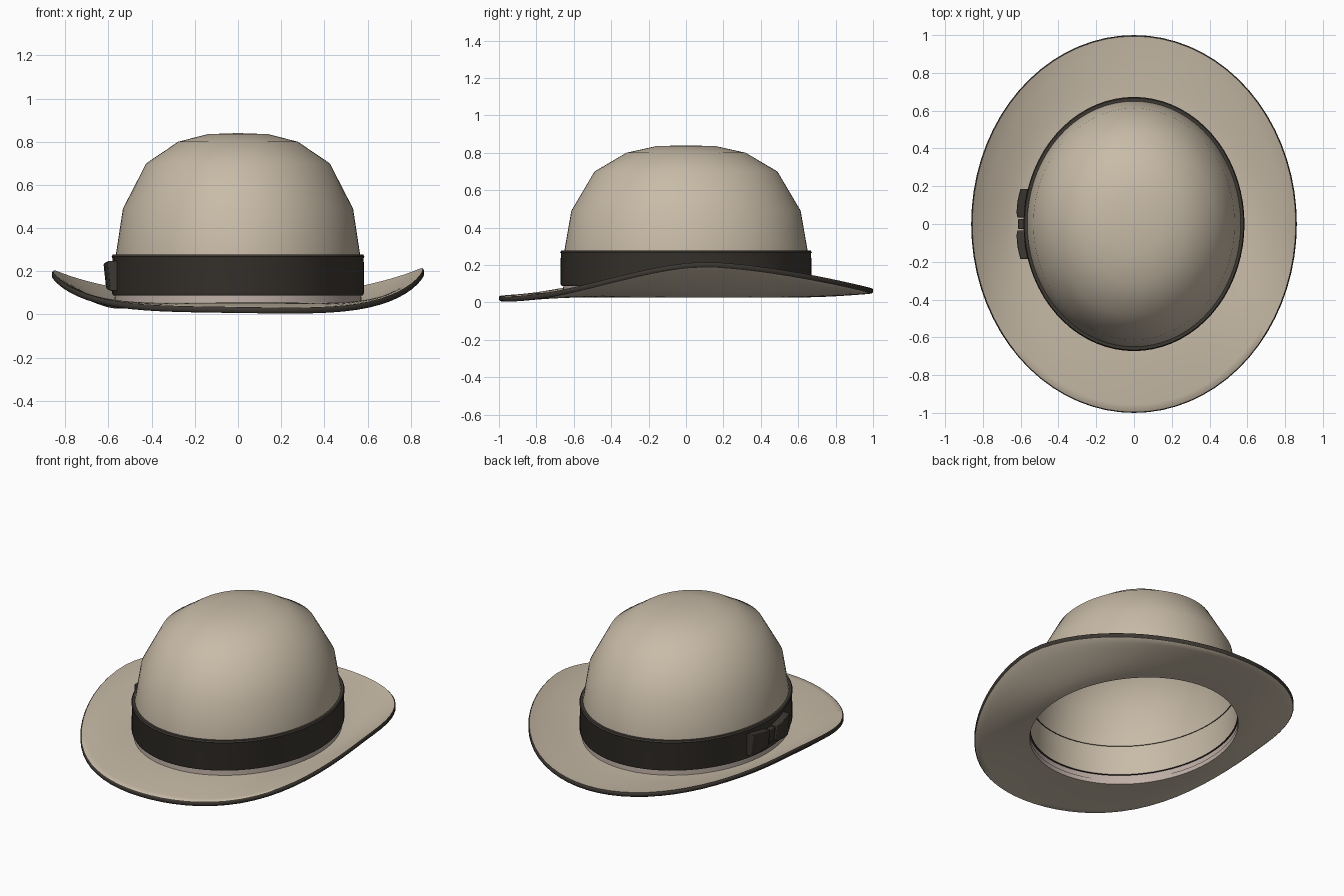
import bpy, bmesh
from math import sin, cos, pi, sqrt, radians

cube = bpy.data.objects.get("Cube")
if cube:
    bpy.data.objects.remove(cube, do_unlink=True)


def material(name, rgb):
    m = bpy.data.materials.new(name)
    m.use_nodes = True
    m.diffuse_color = (*rgb, 1)
    m.node_tree.nodes["Principled BSDF"].inputs["Base Color"].default_value = (*rgb, 1)
    return m


FELT = material("beige felt", (0.58, 0.50, 0.39))
DARK = material("dark ribbon", (0.045, 0.038, 0.031))
LINING = material("pale lining", (0.52, 0.43, 0.38))
SEGMENTS = 72
STRETCH = 1.15  # the head opening is longer front to back


def finish(name, bm, mats, angle=45):
    mesh = bpy.data.meshes.new(name)
    bm.to_mesh(mesh)
    bm.free()
    ob = bpy.data.objects.new(name, mesh)
    bpy.context.collection.objects.link(ob)
    for m in mats:
        mesh.materials.append(m)
    bpy.ops.object.select_all(action='DESELECT')
    ob.select_set(True)
    bpy.context.view_layer.objects.active = ob
    bpy.ops.object.shade_smooth_by_angle(angle=radians(angle))
    return ob


def skin(bm, rows, closed=True, mat=lambda i: 0):
    """Join rows of points with quads; returns the vertex rows."""
    verts = [[bm.verts.new(p) for p in row] for row in rows]
    n = len(rows[0])
    for i in range(len(rows) - 1):
        for j in range(n if closed else n - 1):
            k = (j + 1) % n
            f = bm.faces.new((verts[i][j], verts[i][k], verts[i + 1][k], verts[i + 1][j]))
            f.material_index = mat(i)
    return verts


def ellipse(r, z):
    angles = [2 * pi * j / SEGMENTS for j in range(SEGMENTS)]
    return [(r * cos(a), r * STRETCH * sin(a), z) for a in angles]


# Crown: open dome with coarse rings, lining colour below the ribbon
profile = [(0.572, 0.045), (0.57, 0.10), (0.565, 0.28), (0.533, 0.49),
           (0.425, 0.70), (0.277, 0.80), (0.14, 0.835)]
bm = bmesh.new()
rings = skin(bm, [ellipse(r, z) for r, z in profile], mat=lambda i: 1 if i == 0 else 0)
top = bm.verts.new((0, 0, 0.84))
for j in range(SEGMENTS):
    bm.faces.new((rings[-1][j], rings[-1][(j + 1) % SEGMENTS], top))
finish("crown", bm, [FELT, LINING])


# Brim: sides curl up, front dips lowest
def rim_height(x, y):
    if y < 0.12:
        u = (0.12 - y) / 1.12
        z = 0.21 - 0.175 * u * u * (3 - 2 * u)
    else:
        z = 0.21 - 0.135 * ((y - 0.12) / 0.88) ** 1.5
    return z + 0.006 * x - 0.02 * x * max(0, -y)


def brim_ring(t, drop, inset=0.0):
    row = []
    for j in range(SEGMENTS):
        a = 2 * pi * j / SEGMENTS
        rx = 0.565 + (0.862 - 0.565) * t - inset
        ry = 0.65 + (1 - 0.65) * t - inset
        rim = rim_height(0.862 * cos(a), sin(a))
        z = 0.055 + (rim - 0.055) * t ** 1.5 - drop
        row.append((rx * cos(a), ry * sin(a), z))
    return row


steps = [i / 8 for i in range(9)]
under = [brim_ring(t, 0.028, 0.006 * (t == 1)) for t in steps]
edge = [brim_ring(1, 0.022), brim_ring(1, 0.006)]
upper = [brim_ring(t, 0, 0.006 * (t == 1)) for t in reversed(steps)]
bm = bmesh.new()
rows = under + edge + upper
rings = skin(bm, rows, mat=lambda i: 1 if 8 <= i <= 10 else 0)
for j in range(SEGMENTS):  # inner wall of the head opening
    k = (j + 1) % SEGMENTS
    bm.faces.new((rings[-1][j], rings[-1][k], rings[0][k], rings[0][j])).material_index = 2
bmesh.ops.recalc_face_normals(bm, faces=bm.faces)
finish("brim", bm, [FELT, DARK, LINING], 50)

# Ribbon band around the crown
band = [(0.56, 0.088), (0.578, 0.088), (0.584, 0.10), (0.582, 0.262),
        (0.585, 0.268), (0.58, 0.277), (0.56, 0.277)]
bm = bmesh.new()
skin(bm, [ellipse(r, z) for r, z in band])
finish("ribbon_band", bm, [DARK])


# Bow on the right side: two flared loops and a knot, following the band
def bow_part(name, sections):
    """Each section is (y, half height, thickness)."""
    rows = []
    for y, h, thick in sections:
        x = -0.585 * sqrt(1 - (y / 0.672) ** 2)
        mid = 0.178
        rows.append([(x + 0.01, y, mid - h), (x - thick + 0.008, y, mid - h),
                     (x - thick - 0.004, y, mid + h), (x + 0.01, y, mid + h)])
    bm = bmesh.new()
    verts = skin(bm, rows)
    bm.faces.new(verts[0])
    bm.faces.new(verts[-1])
    bmesh.ops.recalc_face_normals(bm, faces=bm.faces)
    ob = finish(name, bm, [DARK], 30)
    bevel = ob.modifiers.new("soft edges", 'BEVEL')
    bevel.width = 0.004
    bevel.segments = 2


for name, side in (("bow_loop_back", 1), ("bow_loop_front", -1)):
    bow_part(name, [(side * 0.035, 0.05, 0.03), (side * 0.06, 0.056, 0.036),
                    (side * 0.12, 0.063, 0.038), (side * 0.185, 0.07, 0.036)])
bow_part("bow_knot", [(-0.026, 0.045, 0.025), (0, 0.045, 0.027), (0.026, 0.045, 0.025)])
